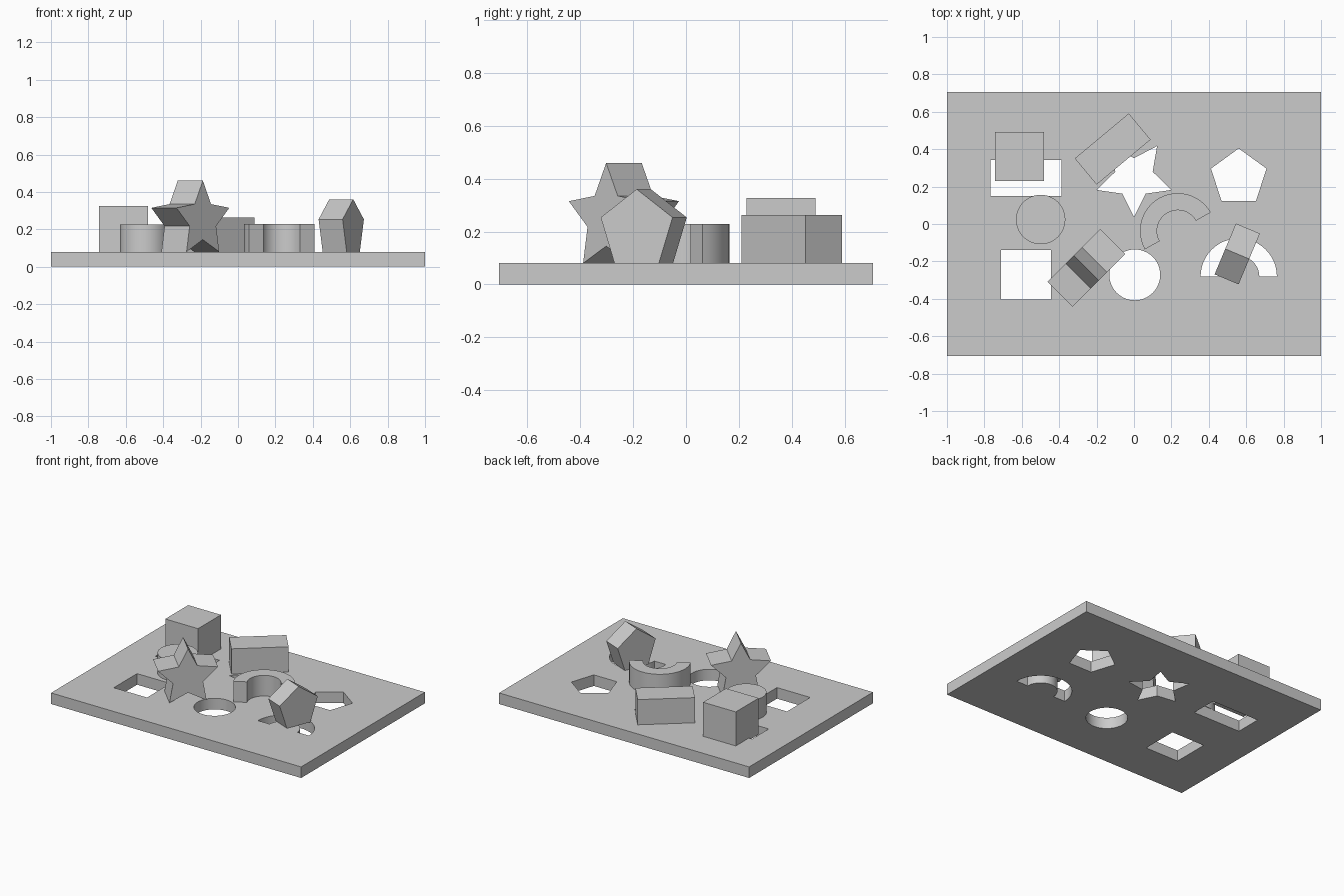
import bpy, bmesh
from math import sin, cos, pi, radians
from mathutils import Vector

cube = bpy.data.objects.get("Cube")
if cube:
    bpy.data.objects.remove(cube, do_unlink=True)

BOARD_TOP = 0.08

grey = bpy.data.materials.new("light grey")
grey.use_nodes = True
colour = (0.6, 0.6, 0.6, 1)
grey.diffuse_color = colour
grey.node_tree.nodes["Principled BSDF"].inputs["Base Color"].default_value = colour


# Outlines, each a list of 2D points round the origin
def rectangle(w, d):
    return [(-w / 2, -d / 2), (w / 2, -d / 2), (w / 2, d / 2), (-w / 2, d / 2)]


def arc(radius, start, end, steps):
    angles = [start + (end - start) * i / steps for i in range(steps + 1)]
    return [(radius * cos(a), radius * sin(a)) for a in angles]


def polygon(radius, sides, start=pi / 2):
    return arc(radius, start, start + 2 * pi, sides)[:-1]


def star(outer, start=pi / 2):
    tips = polygon(outer, 5, start)
    dips = polygon(outer / 2, 5, start + pi / 5)
    return [p for pair in zip(tips, dips) for p in pair]


def arch(outer, inner):
    return arc(outer, 0, pi, 24) + arc(inner, pi, 0, 24)


def shifted(points, x, y):
    return [(px + x, py + y) for px, py in points]


def prism(name, outlines, height, location, rotation=(0, 0, 0)):
    """Extrude a filled outline; further outlines inside it become holes."""
    curve = bpy.data.curves.new(name, "CURVE")
    curve.dimensions = "2D"
    curve.fill_mode = "BOTH"
    curve.extrude = height / 2
    for points in outlines:
        spline = curve.splines.new("POLY")
        spline.points.add(len(points) - 1)
        for target, (x, y) in zip(spline.points, points):
            target.co = (x, y, 0, 1)
        spline.use_cyclic_u = True
        spline.use_smooth = False
    obj = bpy.data.objects.new(name, curve)
    bpy.context.collection.objects.link(obj)
    obj.location = Vector(location)
    obj.rotation_euler = [radians(a) for a in rotation]
    bpy.ops.object.select_all(action="DESELECT")
    obj.select_set(True)
    bpy.context.view_layer.objects.active = obj
    bpy.ops.object.convert(target="MESH")
    obj = bpy.context.object
    # Weld caps to sides and face everything outward
    bm = bmesh.new()
    bm.from_mesh(obj.data)
    bmesh.ops.remove_doubles(bm, verts=bm.verts, dist=0.0001)
    bmesh.ops.recalc_face_normals(bm, faces=bm.faces)
    bm.to_mesh(obj.data)
    bm.free()
    obj.data.materials.clear()
    obj.data.materials.append(grey)
    bpy.ops.object.shade_smooth_by_angle(angle=radians(30))
    return obj


# Board with six shaped holes
holes = [
    shifted(rectangle(0.38, 0.19), -0.577, 0.246),
    shifted(rectangle(0.266, 0.266), -0.577, -0.272),
    shifted(polygon(0.136, 48), 0.004, -0.272),
    shifted(star(0.21, -pi / 2), 0, 0.247),
    shifted(polygon(0.156, 5), 0.56, 0.248),
    shifted(arch(0.204, 0.11), 0.56, -0.281),
]
prism("board", [rectangle(2, 1.414)] + holes, BOARD_TOP, (0, 0, BOARD_TOP / 2))


# Loose pieces lying on the board
def lying(name, outline, height, x, y, turn=0, base=BOARD_TOP):
    prism(name, [outline], height, (x, y, base + height / 2), (0, 0, turn))


lying("cube_block", rectangle(0.262, 0.262), 0.262, -0.611, 0.36, base=0.064)
lying("bar_block", rectangle(0.376, 0.182), 0.182, -0.114, 0.401, 39.8)
lying("cylinder_block", polygon(0.132, 48), 0.146, -0.499, 0.024)
lying("arch_block", arch(0.202, 0.111), 0.149, 0.234, -0.037, 29.3)


# Pieces standing on edge, resting on their two lowest corners
def standing(name, outline, depth, x, y, turn):
    z = BOARD_TOP - min(p[1] for p in outline)
    prism(name, [outline], depth, (x, y, z), (90, 0, turn))


standing("star_block", star(0.21), 0.19, -0.255, -0.235, 45)
standing("pentagon_block", polygon(0.155, 5), 0.139, 0.552, -0.16, 67.3)
